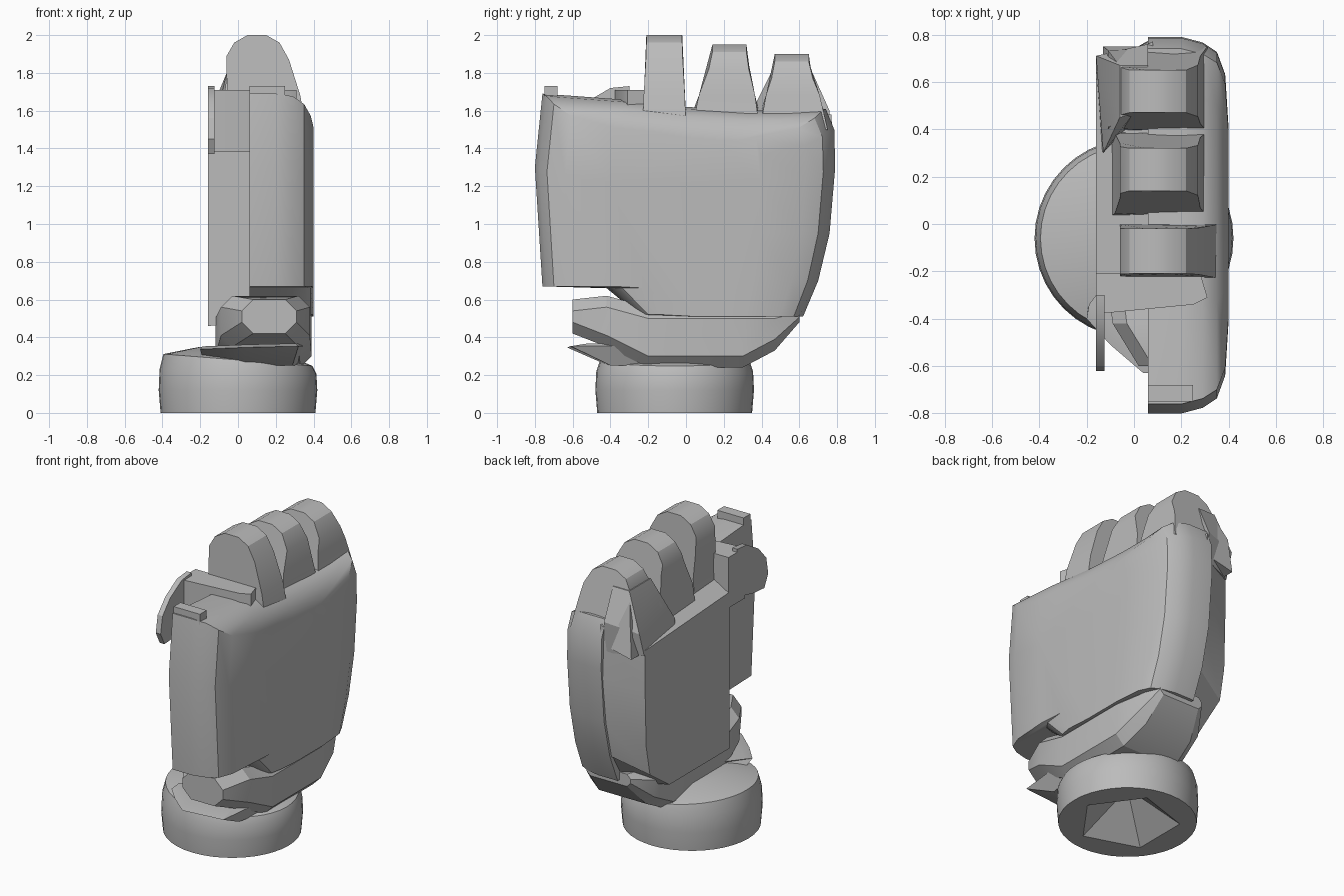
import bpy, bmesh, math

cube = bpy.data.objects.get("Cube")
if cube:
    bpy.data.objects.remove(cube, do_unlink=True)

grey = bpy.data.materials.new("mid_grey")
grey.use_nodes = True
COLOUR = (0.5, 0.5, 0.5, 1)
grey.diffuse_color = COLOUR
grey.node_tree.nodes["Principled BSDF"].inputs["Base Color"].default_value = COLOUR


def loft(name, rings, angle=25):
    """Skin a list of equal-length rings and cap both ends."""
    bm = bmesh.new()
    rows = [[bm.verts.new(p) for p in ring] for ring in rings]
    n = len(rows[0])
    for a, b in zip(rows, rows[1:]):
        for i in range(n):
            j = (i + 1) % n
            bm.faces.new((a[i], a[j], b[j], b[i]))
    bm.faces.new(rows[0])
    bm.faces.new(rows[-1])
    bmesh.ops.recalc_face_normals(bm, faces=bm.faces)
    mesh = bpy.data.meshes.new(name)
    bm.to_mesh(mesh)
    bm.free()
    mesh.materials.append(grey)
    ob = bpy.data.objects.new(name, mesh)
    bpy.context.collection.objects.link(ob)
    bpy.ops.object.select_all(action="DESELECT")
    ob.select_set(True)
    bpy.context.view_layer.objects.active = ob
    bpy.ops.object.shade_smooth_by_angle(angle=math.radians(angle))


def prism(name, outline, z0, z1):
    loft(name, [[(x, y, z) for x, y in outline] for z in (z0, z1)])


# Wrist cuff with a five-sided recess underneath and a tilted, rising top
def cuff_ring(z, r, pentagon=False, tilt=0.0):
    pts = []
    for i in range(40):
        t = math.tau * i / 40
        k = r
        if pentagon:
            k *= math.cos(math.pi / 5) / math.cos(t % (math.tau / 5) - math.pi / 5)
        x = k * math.cos(t)
        pts.append((x, k * math.sin(t) - 0.06, z - tilt * x))
    return pts


loft("cuff", [cuff_ring(0.2, 0.04, True), cuff_ring(0, 0.31, True), cuff_ring(0, 0.41),
              cuff_ring(0.12, 0.42), cuff_ring(0.22, 0.415, tilt=0.03),
              cuff_ring(0.28, 0.395, tilt=0.08), cuff_ring(0.34, 0.2, tilt=0.05)], 40)

# Pointed lip over the front of the cuff
lip = [(-0.2, -0.4), (-0.1, -0.51), (0.04, -0.63), (0.32, -0.61), (0.36, -0.25), (0, -0.1)]
loft("cuff_lip", [[(x * 0.9, y * 0.65, 0.25) for x, y in lip],
                  [(x, y, 0.345 + 0.04 * min(x, 0.2)) for x, y in lip],
                  [(x * 0.95, y * 0.85, 0.36 + 0.04 * min(x, 0.2)) for x, y in lip]])


# Wrist, ending in a chamfered stub at the front
def wrist_ring(y, x0, x1, z0, z1):
    c = min(0.06, (z1 - z0) / 3)
    return [(x0 + c, y, z0), (x1 - c, y, z0), (x1, y, z0 + c), (x1, y, z1 - c),
            (x1 - c, y, z1), (x0 + c, y, z1), (x0, y, z1 - c), (x0, y, z0 + c)]


loft("wrist", [wrist_ring(-0.6, 0.02, 0.31, 0.42, 0.6), wrist_ring(-0.42, -0.09, 0.38, 0.35, 0.62),
               wrist_ring(-0.2, -0.12, 0.39, 0.24, 0.56), wrist_ring(0.3, -0.12, 0.39, 0.24, 0.56),
               wrist_ring(0.47, -0.1, 0.36, 0.33, 0.56), wrist_ring(0.6, -0.02, 0.3, 0.48, 0.56)])

# Back of the hand: side outline, rounded toward the outer face
outline = [(-0.76, 0.67), (-0.42, 0.66), (-0.25, 0.52), (0.1, 0.51), (0.62, 0.51), (0.7, 0.7),
           (0.76, 0.95), (0.79, 1.3), (0.785, 1.5), (0.74, 1.61), (0.55, 1.6), (0.35, 1.6),
           (0, 1.62), (-0.35, 1.66), (-0.76, 1.69), (-0.8, 1.3)]


def hand_ring(x, sy, top):
    return [(x, y * sy, 1 + (z - 1) * (top if z > 1 else 1)) for y, z in outline]


loft("hand_back", [hand_ring(0.06, 1, 1), hand_ring(0.2, 1, 1), hand_ring(0.29, 0.97, 0.98),
                   hand_ring(0.35, 0.92, 0.92), hand_ring(0.385, 0.8, 0.83),
                   hand_ring(0.4, 0.5, 0.74)], 32)
prism("front_corner", [(0.06, -0.75), (0.25, -0.75), (0.25, -0.68), (0.06, -0.68)], 1.6, 1.73)

# Flat palm block, flaring back to meet the hand, with a sloping top
palm = [(-0.22, 0.46), (0.4, 0.46), (0.6, 0.6), (0.64, 0.8), (0.65, 1.15), (0.65, 1.43),
        (-0.22, 1.48)]
inner = [(-0.22, 0.48), (0.56, 0.48), (0.69, 0.7), (0.75, 0.95), (0.785, 1.25), (0.77, 1.58),
         (-0.22, 1.62)]
loft("palm", [[(x, y, z) for y, z in ring] for x, ring in ((-0.16, palm), (0.08, inner))])


# Knuckles: arched section, narrowing upward
def knuckle(name, base, top, h, palm_x, outer_x):
    arch = [(palm_x, 1.4), (palm_x + 0.02, 1.62), (-0.06, 1.78), (-0.06, h - 0.11),
            (-0.02, h - 0.04), (0.05, h), (0.15, h), (0.22, h - 0.04), (0.27, h - 0.13),
            (outer_x - 0.03, 1.68), (outer_x, 1.5)]

    def side(i):
        ring = []
        for x, z in arch:
            t = min(1, max(0, (z - 1.58) / (h - 0.08 - 1.58)))
            ring.append((x, base[i] + (top[i] - base[i]) * t, z))
        return ring
    loft(name, [side(0), side(1)], 30)


knuckle("first_knuckle", (-0.23, 0.0), (-0.21, -0.02), 2.0, -0.07, 0.36)
knuckle("second_knuckle", (0.03, 0.39), (0.14, 0.32), 1.95, -0.1, 0.31)
knuckle("third_knuckle", (0.39, 0.75), (0.47, 0.65), 1.9, -0.13, 0.31)

# Folded web beside the last knuckle, tapering up into it
loft("finger_web", [[(-0.16, 0.66, 1.4), (-0.14, 0.32, 1.4), (0.0, 0.42, 1.4), (0.06, 0.76, 1.4)],
                    [(-0.16, 0.71, 1.56), (-0.13, 0.3, 1.5), (0.0, 0.44, 1.56), (0.06, 0.76, 1.6)],
                    [(-0.06, 0.67, 1.8), (-0.06, 0.45, 1.8), (0.0, 0.47, 1.8), (0.06, 0.67, 1.8)]])

# Thumb bar with its thin drooping tip plate
prism("thumb_bar", [(-0.16, -0.38), (0.25, -0.34), (0.31, -0.31), (0.28, -0.21), (-0.16, -0.21)],
      1.38, 1.71)
tip = [(-0.3, 1.73), (-0.4, 1.72), (-0.52, 1.65), (-0.6, 1.56), (-0.62, 1.45), (-0.58, 1.37),
       (-0.46, 1.38), (-0.3, 1.42)]
loft("thumb_tip", [[(x, y, z) for y, z in tip] for x in (-0.16, -0.125)])
